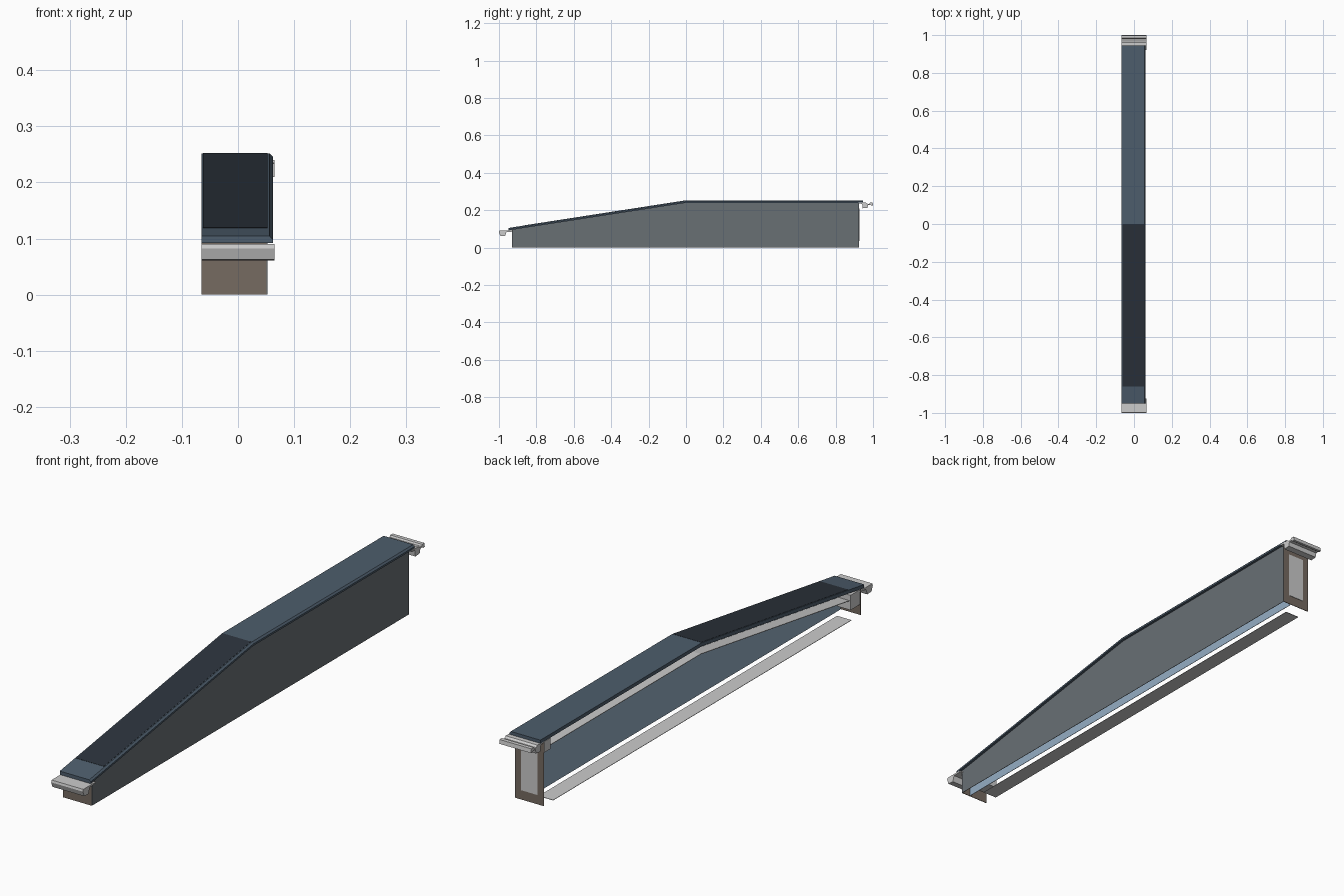
import bpy, bmesh

if "Cube" in bpy.data.objects:
    bpy.data.objects.remove(bpy.data.objects["Cube"])

def material(name, rgb):
    m = bpy.data.materials.new(name)
    m.diffuse_color = (*rgb, 1)
    m.use_nodes = True
    m.node_tree.nodes["Principled BSDF"].inputs["Base Color"].default_value = m.diffuse_color
    return m

BLUE = material("slate_blue", (0.075, 0.11, 0.15))
PALE = material("pale_blue", (0.3, 0.42, 0.55))
GREY = material("side_grey", (0.14, 0.16, 0.175))
DARK = material("dark_tread", (0.025, 0.033, 0.045))
BROWN = material("brown_end", (0.18, 0.145, 0.12))

def extrude(name, profile, axis, lo, hi, mat=None):
    """Closed profile swept along x (points are y,z) or y (points are x,z)."""
    bm = bmesh.new()
    place = (lambda p, t: (t, p[0], p[1])) if axis == "x" else (lambda p, t: (p[0], t, p[1]))
    rings = [[bm.verts.new(place(p, t)) for p in profile] for t in (lo, hi)]
    n = len(profile)
    bm.faces.new(rings[0])
    bm.faces.new(rings[1][::-1])
    for i in range(n):
        j = (i + 1) % n
        bm.faces.new((rings[0][i], rings[1][i], rings[1][j], rings[0][j]))
    bmesh.ops.recalc_face_normals(bm, faces=bm.faces)
    me = bpy.data.meshes.new(name)
    bm.to_mesh(me)
    bm.free()
    ob = bpy.data.objects.new(name, me)
    bpy.context.collection.objects.link(ob)
    if mat:
        me.materials.append(mat)
    return ob

def box(name, x, y, z, mat=None):
    return extrude(name, [(x[0], z[0]), (x[1], z[0]), (x[1], z[1]), (x[0], z[1])], "y", *y, mat)

def top_z(y):
    return 0.252 + min(y, 0) * 0.155

def band(name, y0, y1, upper, lower, x, mat=None):
    """Strip that follows the ramp and then the level run."""
    ys = [y0, 0, y1] if y1 > 0 else [y0, y1]
    prof = [(y, top_z(y) - upper) for y in ys] + [(y, top_z(y) - lower) for y in ys[::-1]]
    return extrude(name, prof, "x", *x, mat)

def wall(name, y0, y1, x, mat):
    """Upright wall from the floor to the underside of the cover."""
    prof = [(y0, 0), (y1, 0), (y1, 0.242), (0, 0.242), (y0, top_z(y0) - 0.01)]
    return extrude(name, prof, "x", *x, mat)

# Bent top cover with a chamfered right edge
top = band("top_cover", -0.95, 0.945, 0, 0.013, (-0.065, 0.062), BLUE)
bm = bmesh.new()
bm.from_mesh(top.data)
edges = [e for e in bm.edges if all(v.co.x > 0.06 and abs(v.co.z - top_z(v.co.y)) < 1e-4 for v in e.verts)]
bmesh.ops.bevel(bm, geom=edges, offset=0.006, segments=1, affect="EDGES")
bm.to_mesh(top.data)
bm.free()

# Dark tread on the ramp
band("ramp_tread", -0.86, 0, -0.0008, 0.002, (-0.062, 0.053), DARK)

# Right side: outer wall and a parallel inner wall, open underneath
wall("outer_wall", -0.93, 0.925, (0.051, 0.0525), GREY)
wall("inner_wall", -0.926, 0.921, (0.015, 0.0165), PALE)

# Grey strips along the open left side: on the floor and below the cover
box("floor_strip", (-0.065, -0.006), (-0.875, 0.87), (0, 0.0015))
band("upper_strip", -0.88, 0.88, 0.043, 0.045, (-0.06, -0.015))

# End plates, with a grey pad on the tall one
box("front_end_plate", (-0.065, 0.0525), (-0.93, -0.928), (0, top_z(-0.93) - 0.01), BROWN)
box("back_end_plate", (-0.065, 0.0525), (0.923, 0.925), (0, 0.242), BROWN)
box("back_end_pad", (-0.04, 0.027), (0.925, 0.9265), (0.035, 0.21))

# Brackets carrying the upper strip
box("front_bracket", (-0.065, -0.01), (-0.926, -0.87), (0.04, 0.095))
box("back_bracket", (-0.065, -0.01), (0.885, 0.921), (0.197, 0.238))

# Hooked connector bars: the front one drops at its tip, the back one is grooved
extrude("front_connector", [(-0.925, 0.09), (-0.998, 0.09), (-1, 0.082), (-0.993, 0.063), (-0.968, 0.061),
                            (-0.96, 0.083), (-0.925, 0.085)], "x", -0.065, 0.065)
extrude("back_connector", [(0.922, 0.24), (0.962, 0.24), (0.97, 0.234), (0.98, 0.234), (0.984, 0.24),
                           (0.998, 0.24), (1, 0.225), (0.992, 0.224), (0.985, 0.229), (0.974, 0.228),
                           (0.97, 0.212), (0.945, 0.21), (0.942, 0.234), (0.922, 0.235)],
        "x", -0.065, 0.065)
